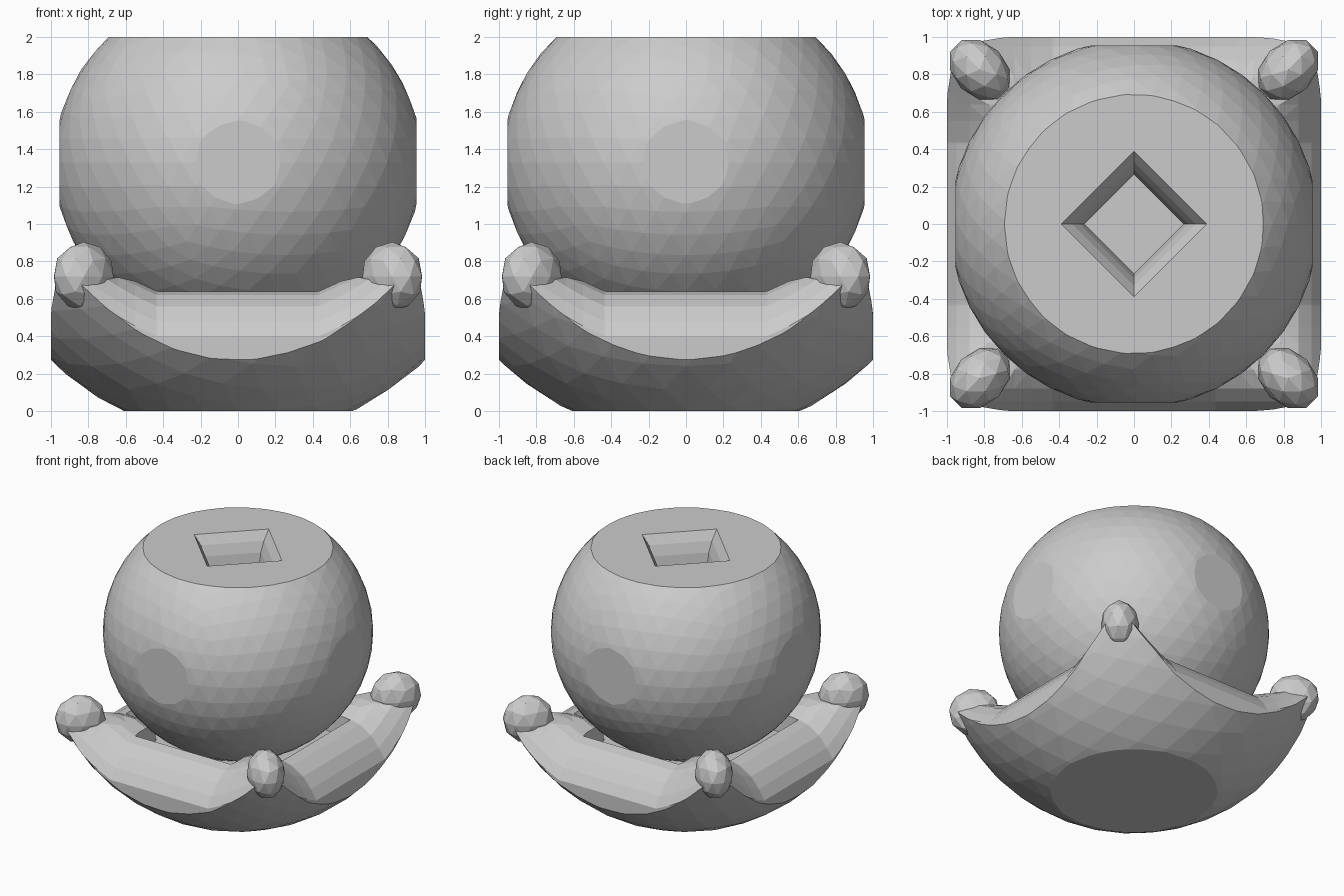
import bpy, bmesh, math
from mathutils import Matrix, Vector

if "Cube" in bpy.data.objects:
    bpy.data.objects.remove(bpy.data.objects["Cube"])

stone = bpy.data.materials.new("plain_grey")
stone.use_nodes = True
stone.diffuse_color = (0.6, 0.6, 0.6, 1)
stone.node_tree.nodes["Principled BSDF"].inputs["Base Color"].default_value = (0.6, 0.6, 0.6, 1)


def make_object(name, bm, cutter=False):
    bmesh.ops.recalc_face_normals(bm, faces=bm.faces)
    mesh = bpy.data.meshes.new(name)
    bm.to_mesh(mesh)
    bm.free()
    mesh.materials.append(stone)
    ob = bpy.data.objects.new(name, mesh)
    bpy.context.collection.objects.link(ob)
    ob.hide_render = cutter
    return ob


def boulder(name, radius, centre, scale=(1, 1, 1), detail=4, spin=0.0):
    """Faceted ball with irregular flat patches."""
    bm = bmesh.new()
    bmesh.ops.create_icosphere(bm, subdivisions=detail, radius=radius)
    bmesh.ops.dissolve_limit(bm, angle_limit=math.radians(6.5), verts=bm.verts, edges=bm.edges)
    bmesh.ops.triangulate(bm, faces=bm.faces)
    move = Matrix.Translation(centre) @ Matrix.Rotation(spin, 4, "Z") @ Matrix.Diagonal((*scale, 1))
    bmesh.ops.transform(bm, matrix=move, verts=bm.verts)
    return make_object(name, bm)


def carve(ob, cutter, operation):
    mod = ob.modifiers.new(operation.lower(), "BOOLEAN")
    mod.operation, mod.object, mod.solver = operation, cutter, "EXACT"
    bpy.context.view_layer.objects.active = ob
    bpy.ops.object.modifier_apply(modifier=mod.name)
    bpy.data.objects.remove(cutter)


def block(name, low, high):
    bm = bmesh.new()
    bmesh.ops.create_cube(bm, size=1)
    low, high = Vector(low), Vector(high)
    for v in bm.verts:
        v.co = [(a + b) / 2 + c * (b - a) for a, b, c in zip(low, high, v.co)]
    return make_object(name, bm, True)


# Round body, flattened on its sides and top
body = boulder("body", 0.985, (0, 0, 1.33), (1, 1, 0.96))
carve(body, block("body_limits", (-0.955, -0.955, 0.2), (0.955, 0.955, 2)), "INTERSECT")

# Diamond socket in the top, narrowing downwards
bm = bmesh.new()
rings = []
for reach, z in [(0.39, 2), (0.33, 1.93), (0.29, 1.85), (0.265, 1.74)]:
    corners = [(reach, 0), (0, reach), (-reach, 0), (0, -reach)]
    if not rings:
        rings.append([bm.verts.new((x, y, 2.1)) for x, y in corners])
    rings.append([bm.verts.new((x, y, z)) for x, y in corners])
for upper, lower in zip(rings, rings[1:]):
    for i in range(4):
        j = (i + 1) % 4
        bm.faces.new((upper[i], upper[j], lower[j], lower[i]))
bm.faces.new(rings[0])
bm.faces.new(rings[-1])
carve(body, make_object("socket_cutter", bm, True), "DIFFERENCE")

# Base: ball trimmed to a square, with rounded rails and raised corners
RISE = [(0, 0), (0.05, 0.08), (0.12, 0.16), (0.22, 0.22), (0.3, 0.24)]


def rail_rise(inset):
    for (t0, z0), (t1, z1) in zip(RISE, RISE[1:]):
        if inset <= t1:
            return z0 + (z1 - z0) * (inset - t0) / (t1 - t0)
    return RISE[-1][1]


def base_height(x, y):
    along, across = sorted((abs(x), abs(y)))
    inset = 1 - across
    if along < 0.43:
        return 0.4 + rail_rise(inset) if inset < 0.33 else 0.5
    rim = 0.4 + 0.3 * ((along - 0.43) / 0.5) ** 1.2
    return min(0.715, rim + rail_rise(inset))


half = [0.2, 0.425, 0.435, 0.55, 0.64, 0.7, 0.78, 0.88, 0.95, 1]
lines = [-a for a in reversed(half)] + [0] + half
n = len(lines)
bm = bmesh.new()
top = [[bm.verts.new((x, y, base_height(x, y))) for y in lines] for x in lines]
low = [[bm.verts.new((x, y, 0)) for y in lines] for x in lines]
for sheet in (top, low):
    for i in range(n - 1):
        for j in range(n - 1):
            bm.faces.new((sheet[i][j], sheet[i + 1][j], sheet[i + 1][j + 1], sheet[i][j + 1]))
for e in (0, n - 1):
    for i in range(n - 1):
        bm.faces.new((top[e][i], top[e][i + 1], low[e][i + 1], low[e][i]))
        bm.faces.new((top[i][e], top[i + 1][e], low[i + 1][e], low[i][e]))
bmesh.ops.triangulate(bm, faces=bm.faces)
base = boulder("base", 1.425, (0, 0, 1.285))
carve(base, make_object("base_limits", bm, True), "INTERSECT")

# Blunt knob on each corner
for side, sx in (("left", 1), ("right", -1)):
    for end, sy in (("front", -1), ("back", 1)):
        boulder(f"{end}_{side}_knob", 0.16, (0.825 * sx, 0.825 * sy, 0.72),
                (1.18, 0.88, 1.15), 2, math.atan2(sy, sx))
